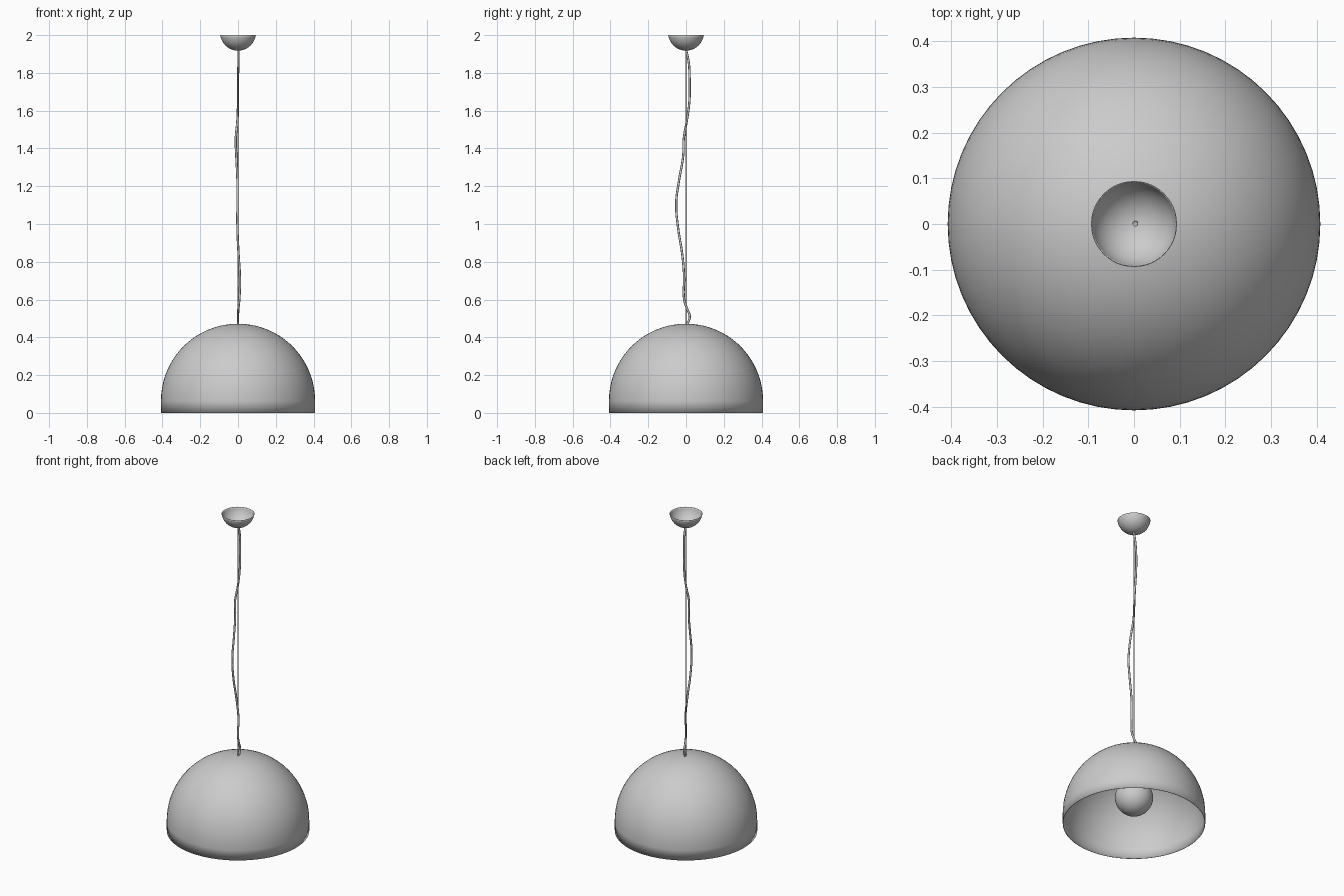
import bpy, bmesh
from math import sin, cos, pi, radians

if "Cube" in bpy.data.objects:
    bpy.data.objects.remove(bpy.data.objects["Cube"])


def arc(r, cz, a0, a1, n):
    """Profile points (radius, z) on a circle; angles from the horizontal."""
    pts = []
    for i in range(n + 1):
        a = radians(a0 + (a1 - a0) * i / n)
        pts.append((max(r * cos(a), 0.0), cz + r * sin(a)))
    return pts


def lathe(name, profile, segments=64, thickness=0.0):
    """Revolve a profile around z, optionally giving it a thin wall."""
    bm = bmesh.new()
    verts = [bm.verts.new((r, 0, z)) for r, z in profile]
    edges = [bm.edges.new(p) for p in zip(verts, verts[1:])]
    bmesh.ops.spin(bm, geom=verts + edges, axis=(0, 0, 1), cent=(0, 0, 0),
                   angle=2 * pi, steps=segments)
    bmesh.ops.remove_doubles(bm, verts=bm.verts, dist=1e-5)
    bmesh.ops.recalc_face_normals(bm, faces=bm.faces)
    mesh = bpy.data.meshes.new(name)
    bm.to_mesh(mesh)
    bm.free()
    ob = bpy.data.objects.new(name, mesh)
    bpy.context.collection.objects.link(ob)
    if thickness:
        mod = ob.modifiers.new("wall", 'SOLIDIFY')
        mod.thickness = thickness
        mod.offset = -1
    bpy.ops.object.select_all(action='DESELECT')
    ob.select_set(True)
    bpy.context.view_layer.objects.active = ob
    bpy.ops.object.shade_smooth_by_angle(angle=radians(35))
    return ob


def cord(name, points, radius):
    """Round cord running smoothly through the points."""
    cu = bpy.data.curves.new(name, 'CURVE')
    cu.dimensions = '3D'
    cu.bevel_depth = radius
    cu.bevel_resolution = 2
    cu.resolution_u = 6
    cu.use_fill_caps = True
    sp = cu.splines.new('BEZIER')
    sp.bezier_points.add(len(points) - 1)
    for bp, p in zip(sp.bezier_points, points):
        bp.co = p
        bp.handle_left_type = bp.handle_right_type = 'AUTO'
    ob = bpy.data.objects.new(name, cu)
    bpy.context.collection.objects.link(ob)
    return ob


# Dome shade: short straight skirt below a hemisphere, open at the bottom
lathe("shade", [(0.408, 0.0)] + arc(0.408, 0.064, 0, 90, 24), 64, 0.003)

# Ceiling cup, open at the top
lathe("ceiling_cup", arc(0.093, 2.013, -90, -8, 14), 48, 0.002)

# Round bulb and its socket under the dome
lathe("bulb", arc(0.109, 0.17, -90, 72, 24) + [(0.03, 0.30)], 40)
lathe("socket", [(0, 0.28), (0.035, 0.28), (0.035, 0.40), (0.02, 0.42),
                 (0.02, 0.468), (0, 0.468)], 32)

# Straight suspension wire
cord("suspension_wire", [(0, 0, 0.465), (0, 0, 1.925)], 0.003)

# Slack power cord wandering beside the wire
cord("power_cord", [
    (0.003, 0.0, 1.925), (0.003, 0.014, 1.86), (0.0, 0.019, 1.78),
    (0.0, 0.018, 1.65), (-0.003, 0.005, 1.55), (-0.012, -0.012, 1.45),
    (-0.009, -0.015, 1.36), (-0.003, -0.037, 1.23), (-0.003, -0.052, 1.11),
    (-0.003, -0.042, 0.98), (0.003, -0.020, 0.84), (0.010, -0.010, 0.72),
    (0.007, -0.010, 0.60), (0.002, 0.006, 0.55), (0.0, 0.020, 0.51),
    (0.0, 0.006, 0.468)], 0.006)
